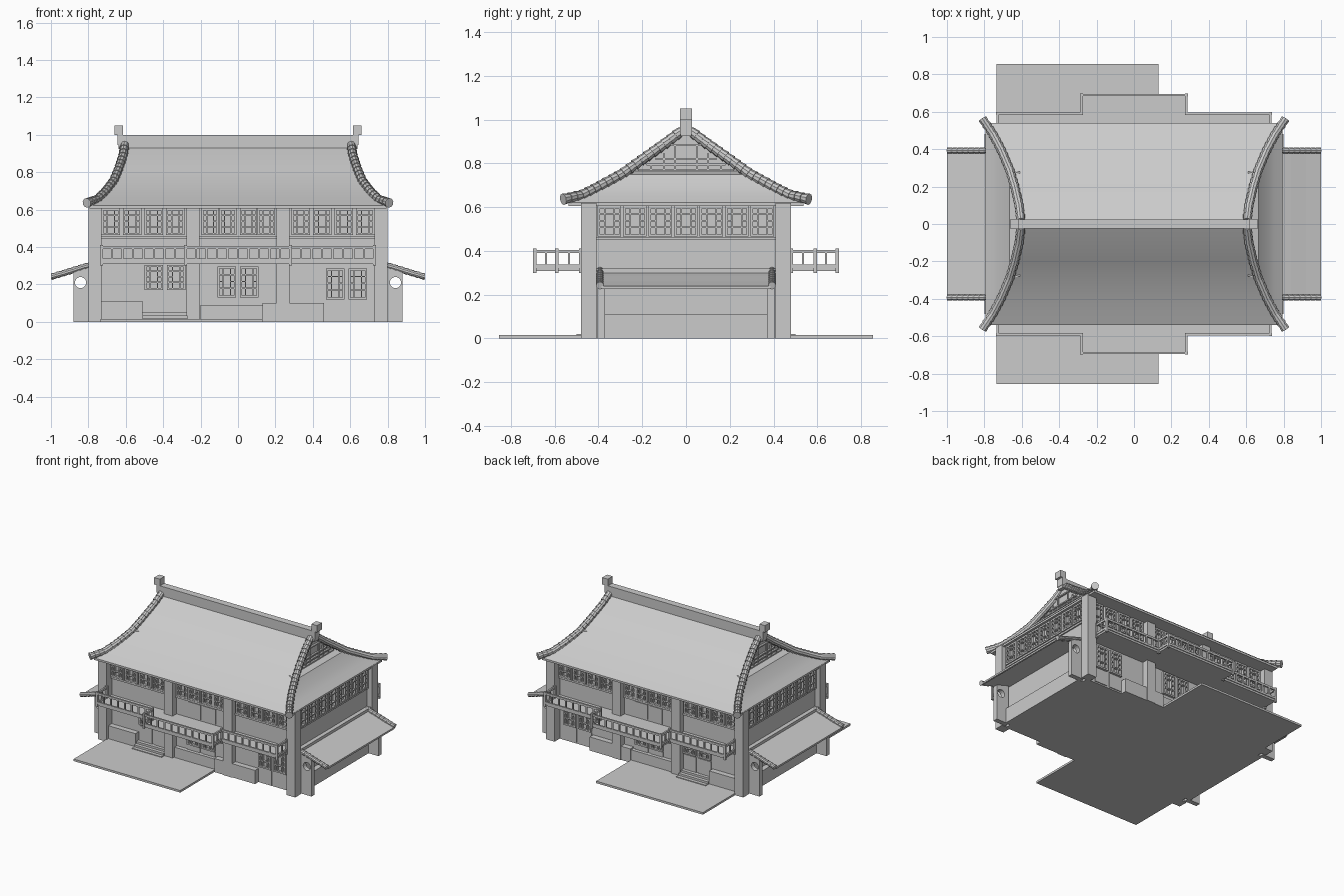
import bpy, bmesh, math
from mathutils import Vector, Matrix

cube = bpy.data.objects.get("Cube")
if cube:
    bpy.data.objects.remove(cube, do_unlink=True)

GREY = (0.6, 0.6, 0.6, 1)
mat = bpy.data.materials.new("stone_grey")
mat.use_nodes = True
mat.diffuse_color = GREY
mat.node_tree.nodes["Principled BSDF"].inputs["Base Color"].default_value = GREY


def box(bm, x0, x1, y0, y1, z0, z1):
    size = Matrix.Diagonal((abs(x1 - x0), abs(y1 - y0), abs(z1 - z0), 1))
    mid = Matrix.Translation(((x0 + x1) / 2, (y0 + y1) / 2, (z0 + z1) / 2))
    bmesh.ops.create_cube(bm, size=1, matrix=mid @ size)


def finish(name, bm, smooth=False):
    bmesh.ops.recalc_face_normals(bm, faces=bm.faces)
    mesh = bpy.data.meshes.new(name)
    bm.to_mesh(mesh)
    bm.free()
    mesh.materials.append(mat)
    ob = bpy.data.objects.new(name, mesh)
    bpy.context.collection.objects.link(ob)
    if smooth:
        bpy.ops.object.select_all(action='DESELECT')
        ob.select_set(True)
        bpy.context.view_layer.objects.active = ob
        bpy.ops.object.shade_smooth_by_angle(angle=math.radians(30))
    return ob


def boxes(name, items):
    bm = bmesh.new()
    for b in items:
        box(bm, *b)
    return finish(name, bm)


def both_y(items):
    return items + [(a, b, -c, -d, e, f) for a, b, c, d, e, f in items]


def both_x(items):
    return items + [(-a, -b, c, d, e, f) for a, b, c, d, e, f in items]


def tiles(bm, path, radius, count):
    """Overlapping tapered tiles, evenly spaced along a path."""
    pts = [Vector(p) for p in path]
    lens = [(b - a).length for a, b in zip(pts, pts[1:])]
    step = sum(lens) / count

    def at(d):
        for a, b, l in zip(pts, pts[1:], lens):
            if d <= l:
                return a.lerp(b, d / l)
            d -= l
        return pts[-1]
    for i in range(count):
        a, b = at(i * step), at((i + 1) * step)
        rot = (b - a).to_track_quat('Z', 'Y').to_matrix().to_4x4()
        bmesh.ops.create_cone(bm, cap_ends=True, segments=10, radius1=radius * 0.8,
                              radius2=radius, depth=(b - a).length * 1.1,
                              matrix=Matrix.Translation((a + b) / 2) @ rot)


# Walls, corner columns and plinths
boxes("main_walls", [(-0.76, 0.76, -0.42, 0.42, 0, 0.61)])
boxes("corner_columns", both_x(both_y([(0.73, 0.8, 0.41, 0.48, 0, 0.62)])))
boxes("middle_columns", both_x(both_y([(0.205, 0.275, 0.41, 0.465, 0, 0.61)])))
boxes("plinths", both_y([(-0.73, -0.51, 0.42, 0.46, 0, 0.11),
                         (-0.2, 0.13, 0.42, 0.45, 0, 0.09),
                         (0.13, 0.46, 0.42, 0.46, 0, 0.1)]))
boxes("entrance_steps", both_y([(-0.51, -0.27, 0.42, 0.5 - 0.025 * i, 0, 0.02 + 0.015 * i)
                                for i in range(3)]))
boxes("ground_slab", [(-0.735, 0.13, -0.855, 0.855, 0, 0.015)])
boxes("wall_bands", both_y([(-0.73, 0.73, 0.42, 0.43, 0.445, 0.458)])
      + both_x([(0.76, 0.77, -0.41, 0.41, 0.45, 0.463), (0.76, 0.79, -0.41, 0.41, 0.3, 0.32)]))
boxes("door_panels", both_y([(x, x + 0.1, 0.42, 0.426, z0, z1)
                             for x0, z0, z1 in ((-0.5, 0.05, 0.16), (-0.11, 0.09, 0.125),
                                                (0.47, 0.01, 0.115), (-0.105, 0.33, 0.44))
                             for x in (x0, x0 + 0.12)]))


# Lattice windows
def lattice(put, u, z0, w, h):
    z1, t = z0 + h, 0.011
    a0, a1 = u + w * 0.3, u + w * 0.7
    b0, b1 = z0 + h * 0.28, z0 + h * 0.72
    bars = [(u, u + t, z0, z1), (u + w - t, u + w, z0, z1), (u, u + w, z0, z0 + t),
            (u, u + w, z1 - t, z1)]
    s = 0.007
    bars += [(a, a + s, z0, z1) for a in (a0 - s / 2, a1 - s / 2)]
    bars += [(u, u + w, b, b + s) for b in (b0, b1)]
    m = (z0 + z1) / 2
    bars += [(u, a0, m, m + s), (a1, u + w, m, m + s)]
    for bar in bars:
        put(*bar)


bm = bmesh.new()
groups = [(x, 0.463, 0.1, 0.143) for g in (-0.73, 0.285) for x in (g, g + 0.115, g + 0.23, g + 0.345)]
groups += [(x, 0.463, 0.092, 0.143) for x in (-0.195, -0.1, 0.01, 0.105)]
groups += [(x, z, 0.1, h) for g, z, h in ((-0.5, 0.17, 0.135), (-0.11, 0.13, 0.165), (0.47, 0.12, 0.165))
           for x in (g, g + 0.12)]
for s in (-1, 1):
    for g in groups:
        lattice(lambda a, b, c, d: box(bm, a, b, s * 0.415, s * 0.437, c, d), *g)
    for i in range(7):
        lattice(lambda a, b, c, d: box(bm, s * 0.755, s * 0.777, a, b, c, d),
                -0.404 + i * 0.1165, 0.465, 0.108, 0.14)
finish("lattice_windows", bm)

# Balcony decks and railings
boxes("balcony_decks", both_y([(-0.73, 0.73, 0.41, 0.59, 0.308, 0.322),
                               (-0.28, 0.28, 0.58, 0.69, 0.308, 0.322)]))
rail = []
runs = [((-0.73, 0.59), (-0.28, 0.59)), ((0.28, 0.59), (0.73, 0.59)), ((-0.28, 0.69), (0.28, 0.69))]
for s in (-1, 1):
    runs += [((s * 0.28, 0.59), (s * 0.28, 0.69)), ((s * 0.73, 0.48), (s * 0.73, 0.59))]
for (xa, ya), (xb, yb) in runs:
    t = 0.006
    x0, x1, y0, y1 = min(xa, xb), max(xa, xb), min(ya, yb), max(ya, yb)
    for z0, z1 in ((0.322, 0.338), (0.39, 0.405)):
        rail.append((x0 - t, x1 + t, y0 - t, y1 + t, z0, z1))
    n = max(2, round((x1 - x0 + y1 - y0) / 0.055))
    for i in range(n + 1):
        x, y = x0 + (x1 - x0) * i / n, y0 + (y1 - y0) * i / n
        p, low, top = (0.008, 0.3, 0.41) if i in (0, n) else (0.005, 0.33, 0.395)
        rail.append((x - p, x + p, y - p, y + p, low, top))
boxes("balcony_railings", both_y(rail))

# Main roof: front and back slopes, end skirts and gables share one hip curve
HIP = [(0.605, 0.0, 0.945), (0.615, 0.1, 0.885), (0.638, 0.2, 0.815), (0.665, 0.29, 0.75),
       (0.712, 0.4, 0.69), (0.752, 0.475, 0.652), (0.795, 0.54, 0.622)]
bm = bmesh.new()


def strip(rows):
    verts = [[bm.verts.new(p) for p in row] for row in rows]
    for r0, r1 in zip(verts, verts[1:]):
        bm.faces.new((r0[0], r0[1], r1[1], r1[0]))


for s in (-1, 1):
    strip([((-x, s * y, z), (x, s * y, z)) for x, y, z in HIP])
    skirt = [(0.61, 0.28, 0.765)] + HIP[3:]
    strip([((s * x, -y, z), (s * x, y, z)) for x, y, z in skirt])
bmesh.ops.remove_doubles(bm, verts=bm.verts, dist=0.0005)
finish("roof_slopes", bm, True)
boxes("eaves_soffit", [(-0.793, 0.793, -0.537, 0.537, 0.606, 0.621)])

bm = bmesh.new()
for s in (-1, 1):
    bm.faces.new([bm.verts.new((s * 0.612, y, z)) for y, z in ((-0.27, 0.75), (0.27, 0.75), (0, 0.94))])
    for z, half in ((0.765, 0.22), (0.79, 0.18), (0.815, 0.14), (0.88, 0.07)):
        box(bm, s * 0.61, s * 0.625, -half, half, z, z + 0.009)
    for y in (-0.16, -0.1, -0.05, 0.05, 0.1, 0.16):
        box(bm, s * 0.61, s * 0.622, y - 0.004, y + 0.004, 0.765, 0.92 - abs(y) * 0.75)
finish("gable_lattice", bm)

# Hip tiles and gable edge boards
bm = bmesh.new()
for sx in (-1, 1):
    for sy in (-1, 1):
        path = HIP[:-1] + [(0.808, 0.56, 0.633)]
        tiles(bm, [(sx * x, sy * max(y, 0.02), z + 0.003) for x, y, z in path], 0.026, 20)
finish("hip_tiles", bm, True)

# Ridge beam with end finials
boxes("ridge_beam", [(-0.64, 0.64, -0.025, 0.025, 0.925, 1.0)])
boxes("ridge_finials", both_x([(0.615, 0.66, -0.028, 0.028, 1.0, 1.05),
                               (0.61, 0.643, -0.028, 0.028, 0.945, 1.0)]))

# Lean-to roofs at both ends, with tiled verges
LEAN = [(0.76, 0.308), (0.84, 0.285), (0.92, 0.26), (1.0, 0.238)]
bm = bmesh.new()
for s in (-1, 1):
    strip([((s * x, -0.385, z), (s * x, 0.385, z)) for x, z in LEAN])
    strip([((s * x, -0.385, z - 0.012), (s * x, 0.385, z - 0.012)) for x, z in LEAN])
    box(bm, s * 0.988, s * 1.0, -0.385, 0.385, 0.226, 0.239)
finish("lean_to_roofs", bm)
bm = bmesh.new()
for sx in (-1, 1):
    for sy in (-1, 1):
        tiles(bm, [(sx * (x if x < 0.99 else 0.995), sy * 0.393, z + 0.004) for x, z in LEAN], 0.018, 8)
finish("lean_to_verge_tiles", bm, True)

# Buttress walls pierced by a round opening
bm = bmesh.new()
for sx in (-1, 1):
    for sy in (-1, 1):
        outer = [(0.78, 0), (0.88, 0), (0.88, 0.272), (0.78, 0.298)]
        ring = [(0.842 + 0.03 * math.cos(i * math.pi / 8), 0.21 + 0.03 * math.sin(i * math.pi / 8))
                for i in range(16)]
        edges = []
        for loop in (outer, ring):
            vs = [bm.verts.new((sx * x, sy * 0.37, z)) for x, z in loop]
            edges += [bm.edges.new((vs[i - 1], vs[i])) for i in range(len(vs))]
        fill = bmesh.ops.triangle_fill(bm, edges=edges, use_beauty=True)
        faces = [f for f in fill["geom"] if isinstance(f, bmesh.types.BMFace)]
        ext = bmesh.ops.extrude_face_region(bm, geom=faces, use_keep_orig=True)
        moved = [v for v in ext["geom"] if isinstance(v, bmesh.types.BMVert)]
        bmesh.ops.translate(bm, verts=moved, vec=(0, sy * 0.035, 0))
finish("buttress_walls", bm)
boxes("end_low_walls", both_x([(0.76, 0.8, -0.375, 0.375, 0, 0.11)]))
